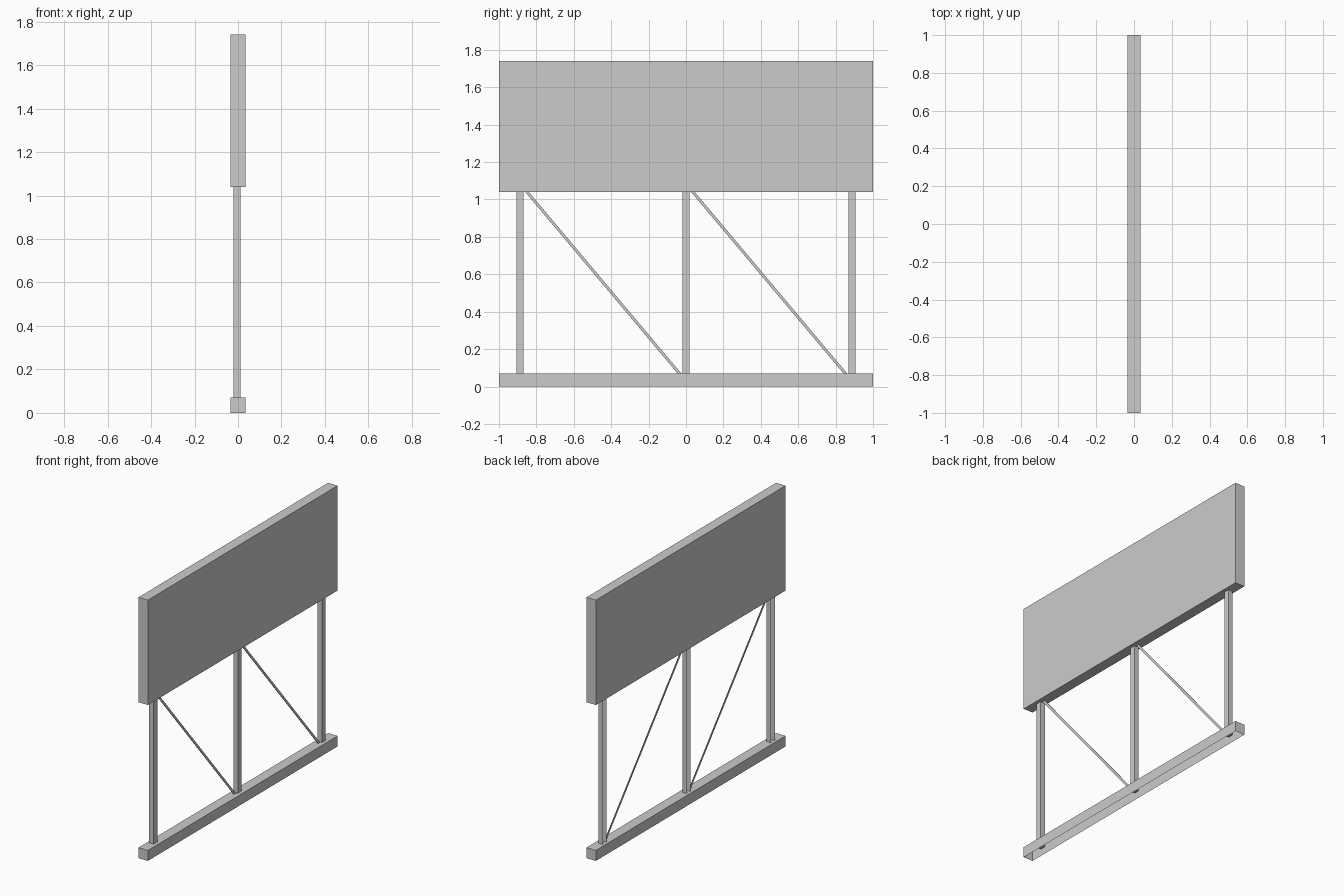
import bpy, bmesh
from mathutils import Vector

if "Cube" in bpy.data.objects:
    bpy.data.objects.remove(bpy.data.objects["Cube"], do_unlink=True)

grey = bpy.data.materials.new("light_grey")
grey.use_nodes = True
colour = (0.6, 0.6, 0.6, 1)
grey.diffuse_color = colour
grey.node_tree.nodes["Principled BSDF"].inputs["Base Color"].default_value = colour


def finish(name, bm):
    mesh = bpy.data.meshes.new(name)
    bm.to_mesh(mesh)
    bm.free()
    mesh.materials.append(grey)
    obj = bpy.data.objects.new(name, mesh)
    bpy.context.collection.objects.link(obj)


def box(name, low, high, open_side=None):
    """Box between two corners; the face towards open_side is left out."""
    low, high = Vector(low), Vector(high)
    bm = bmesh.new()
    bmesh.ops.create_cube(bm, size=1)
    bm.normal_update()
    if open_side:
        gone = [f for f in bm.faces if f.normal.dot(Vector(open_side)) > 0.9]
        bmesh.ops.delete(bm, geom=gone, context='FACES')
    bmesh.ops.scale(bm, vec=high - low, verts=bm.verts)
    bmesh.ops.translate(bm, vec=(low + high) / 2, verts=bm.verts)
    finish(name, bm)


def brace(name, start, end, width, thickness):
    """Flat strip whose ends are cut level, running in the y-z plane."""
    bm = bmesh.new()
    outline = [(start[0] - width / 2, start[1]), (start[0] + width / 2, start[1]),
               (end[0] + width / 2, end[1]), (end[0] - width / 2, end[1])]
    face = bm.faces.new([bm.verts.new((-thickness / 2, y, z)) for y, z in outline])
    side = bmesh.ops.extrude_face_region(bm, geom=[face])["geom"]
    moved = [v for v in side if isinstance(v, bmesh.types.BMVert)]
    bmesh.ops.translate(bm, vec=(thickness, 0, 0), verts=moved)
    bmesh.ops.recalc_face_normals(bm, faces=bm.faces)
    finish(name, bm)


# Solid panel on top, hollow rail below
box("panel", (-0.035, -1, 1.04), (0.035, 1, 1.74))
box("base_rail", (-0.035, -1, 0), (0.035, 1, 0.07), open_side=(0, 0, -1))

# Channel posts, open at the -x side, sunk into the rail
for name, y in (("front_post", -0.887), ("middle_post", 0), ("back_post", 0.887)):
    box(name, (-0.021, y - 0.019, 0.035), (0.012, y + 0.019, 1.04), open_side=(-1, 0, 0))

# Diagonal flat braces between the posts
for name, y in (("front_brace", -0.85), ("back_brace", 0.037)):
    brace(name, (y, 1.04), (y + 0.815, 0.07), 0.02, 0.003)
